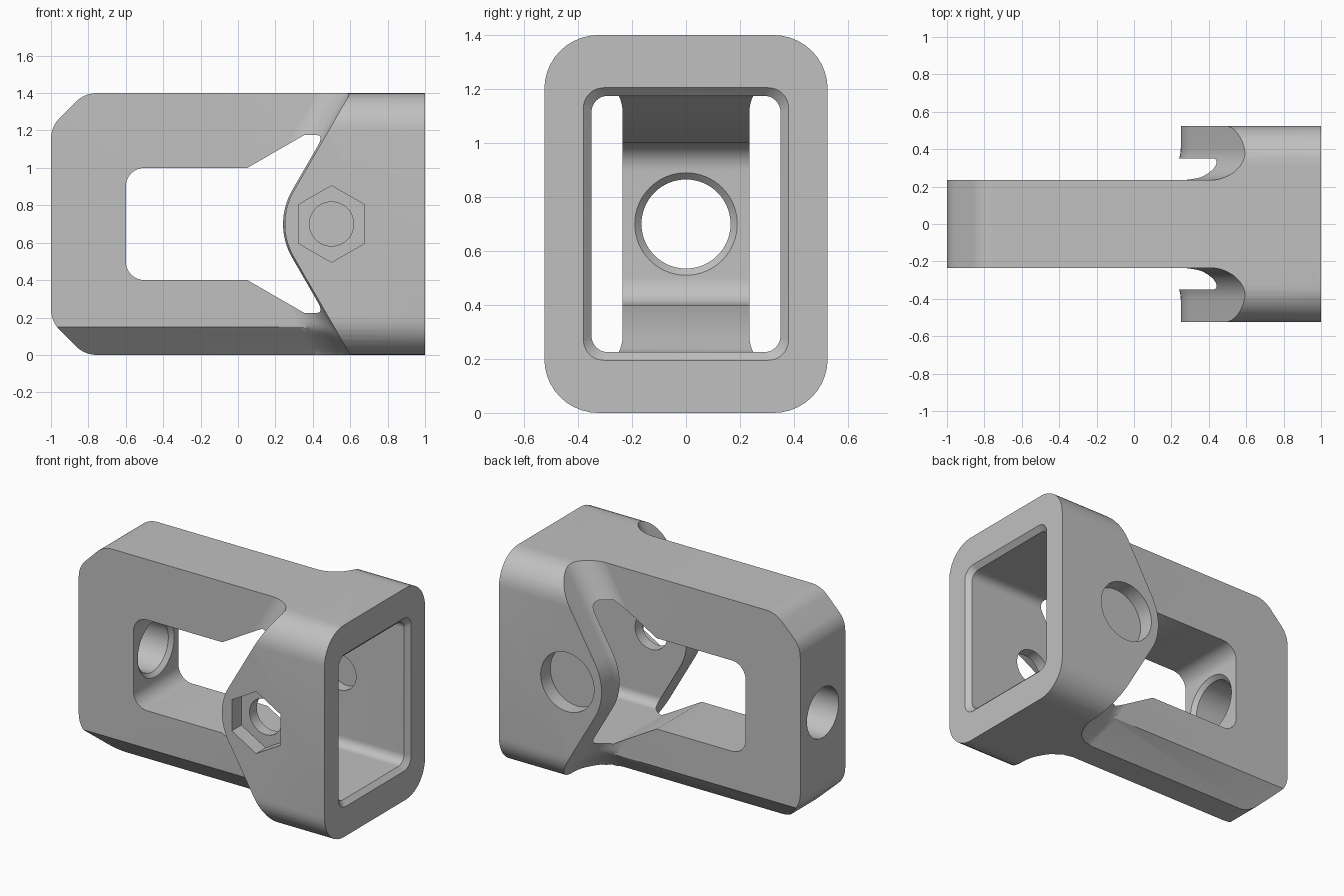
import bpy, bmesh, math
from mathutils import Vector

if "Cube" in bpy.data.objects:
    bpy.data.objects.remove(bpy.data.objects["Cube"])

grey = bpy.data.materials.new("grey_plastic")
grey.diffuse_color = (0.53, 0.53, 0.53, 1)
grey.use_nodes = True
grey.node_tree.nodes["Principled BSDF"].inputs["Base Color"].default_value = grey.diffuse_color


def rounded(corners, n=10):
    """2D polygon from (a, b, radius) corners, each rounded by its radius."""
    pts = []
    for i, (a, b, r) in enumerate(corners):
        p = Vector((a, b))
        if r == 0:
            pts.append((a, b))
            continue
        u = (Vector(corners[i - 1][:2]) - p).normalized()
        v = (Vector(corners[(i + 1) % len(corners)][:2]) - p).normalized()
        half = u.angle(v) / 2
        centre = p + (u + v).normalized() * r / math.sin(half)
        s = p + u * r / math.tan(half) - centre
        e = p + v * r / math.tan(half) - centre
        for k in range(n + 1):
            t = k / n
            ang = math.pi - 2 * half
            d = (s * math.sin((1 - t) * ang) + e * math.sin(t * ang)) / math.sin(ang)
            pts.append(tuple(centre + d))
    return pts


def rect(hw, z0, z1, r):
    return rounded([(-hw, z0, r), (hw, z0, r), (hw, z1, r), (-hw, z1, r)])


def circle(a, b, r, n=64, start=0.0):
    return [(a + r * math.cos(start + math.tau * k / n),
             b + r * math.sin(start + math.tau * k / n)) for k in range(n)]


def loft(name, rings):
    """Closed solid through rings of 3D points."""
    bm = bmesh.new()
    rows = [[bm.verts.new(p) for p in ring] for ring in rings]
    n = len(rows[0])
    for a, b in zip(rows, rows[1:]):
        for i in range(n):
            j = (i + 1) % n
            bm.faces.new((a[i], a[j], b[j], b[i]))
    bm.faces.new(rows[0][::-1])
    bm.faces.new(rows[-1])
    bmesh.ops.recalc_face_normals(bm, faces=bm.faces)
    me = bpy.data.meshes.new(name)
    bm.to_mesh(me)
    bm.free()
    me.materials.append(grey)
    ob = bpy.data.objects.new(name, me)
    bpy.context.collection.objects.link(ob)
    return ob


def along_x(name, a, x0, x1, b=None):
    return loft(name, [[(x0, y, z) for y, z in a], [(x1, y, z) for y, z in (b or a)]])


def along_y(name, a, y0, y1):
    return loft(name, [[(x, y0, z) for x, z in a], [(x, y1, z) for x, z in a]])


def combine(ob, other, op):
    m = ob.modifiers.new(op, 'BOOLEAN')
    m.operation, m.solver, m.object = op, 'EXACT', other
    bpy.context.view_layer.objects.active = ob
    bpy.ops.object.modifier_apply(modifier=m.name)
    bpy.data.objects.remove(other)


# Arm: side profile with softened end corners, bottom edges bevelled at 45 degrees
c = 0.18
body = along_y("clamp_body", rounded([
    (0.75, 0, 0), (0.75, 1.4, 0), (-1 + c, 1.4, 0.16), (-1, 1.4 - c, 0.16),
    (-1, c, 0.16), (-1 + c, 0, 0.16)]), -0.3, 0.3)
combine(body, along_x("arm_section", [
    (-0.085, 0), (0.085, 0), (0.235, 0.15), (0.235, 1.5), (-0.235, 1.5), (-0.235, 0.15)],
    -1.2, 1.2), 'INTERSECT')

# Socket: pointed side profile, flaring into the arm with a round fillet
FIL, NOSE, CX, N = 0.17, 0.35, 0.6, 24
C30, S30 = math.cos(math.pi / 6), 0.5
curve = []          # (x, z, normal x, normal z) from bottom to top
tx, tz = CX - NOSE * C30, NOSE * S30
for k in range(N):
    z = -0.1 + (0.8 - tz) * k / N
    curve.append((tx + (0.7 - tz - z) * S30 / C30, z, -C30, -S30))
for k in range(17):
    a = math.radians(210 - 60 * k / 16)
    curve.append((CX + NOSE * math.cos(a), 0.7 + NOSE * math.sin(a), math.cos(a), math.sin(a)))
curve += [(x, 1.4 - z, nx, -nz) for x, z, nx, nz in curve[:N][::-1]]


def socket_ring(offset, dist, side, flat_y=None):
    pts = [(x + nx * offset, z + nz * offset) for x, z, nx, nz in curve]
    pts += [(1, 1.65), (1, -0.25)]
    return [(x, side * (flat_y or min(0.234 + dist, 0.084 + max(z, 0) + 1.414 * dist)), z)
            for x, z in pts]


half = [(FIL * (1 - math.sin(a)), FIL * (1 - math.cos(a)))
        for a in (math.pi / 2 * k / 14 for k in range(15))]
rings = [socket_ring(0, 0, -1, 0.7)]
rings += [socket_ring(o, d, -1) for o, d in half[::-1]]
rings += [socket_ring(o, d, 1) for o, d in half]
rings += [socket_ring(0, 0, 1, 0.7)]
socket = loft("socket", rings)
combine(socket, along_x("socket_section", rect(0.525, 0, 1.4, 0.2), -0.5, 1.5), 'INTERSECT')
combine(body, socket, 'UNION')

# Window in the arm, widening into the rectangular socket cavity
cavity = along_y("cavity", rounded([
    (-0.6, 0.4, 0.1), (0.05, 0.4, 0), (0.57, 0.1, 0), (1.1, 0.1, 0),
    (1.1, 1.3, 0), (0.57, 1.3, 0), (0.05, 1.0, 0), (-0.6, 1.0, 0.1)]), -0.6, 0.6)
combine(cavity, along_x("cavity_section", rect(0.35, 0.225, 1.175, 0.06), -0.9, 1.3), 'INTERSECT')
combine(body, cavity, 'DIFFERENCE')

# Bevelled mouth of the socket
combine(body, along_x("mouth", rect(0.349, 0.226, 1.174, 0.06), 0.969, 1.03,
                      rect(0.41, 0.165, 1.235, 0.09)), 'DIFFERENCE')

# Round hole through the end of the arm, countersunk on the inside
combine(body, along_x("end_hole", circle(0, 0.7, 0.165), -1.2, -0.5), 'DIFFERENCE')
combine(body, along_x("end_countersink", circle(0, 0.7, 0.164), -0.626, -0.575,
                      circle(0, 0.7, 0.215)), 'DIFFERENCE')

# Cross bolt: through hole, hexagonal nut pocket in front, round head pocket behind
combine(body, along_y("bolt_hole", circle(0.5, 0.7, 0.118), -0.7, 0.7), 'DIFFERENCE')
combine(body, along_y("nut_pocket", circle(0.5, 0.7, 0.205, 6, math.pi / 6), -0.7, -0.425), 'DIFFERENCE')
combine(body, along_y("head_pocket", circle(0.5, 0.7, 0.195), 0.425, 0.7), 'DIFFERENCE')

# Smooth shading with sharp edges kept
bpy.context.view_layer.objects.active = body
body.select_set(True)
bpy.ops.object.shade_smooth_by_angle(angle=math.radians(30))
